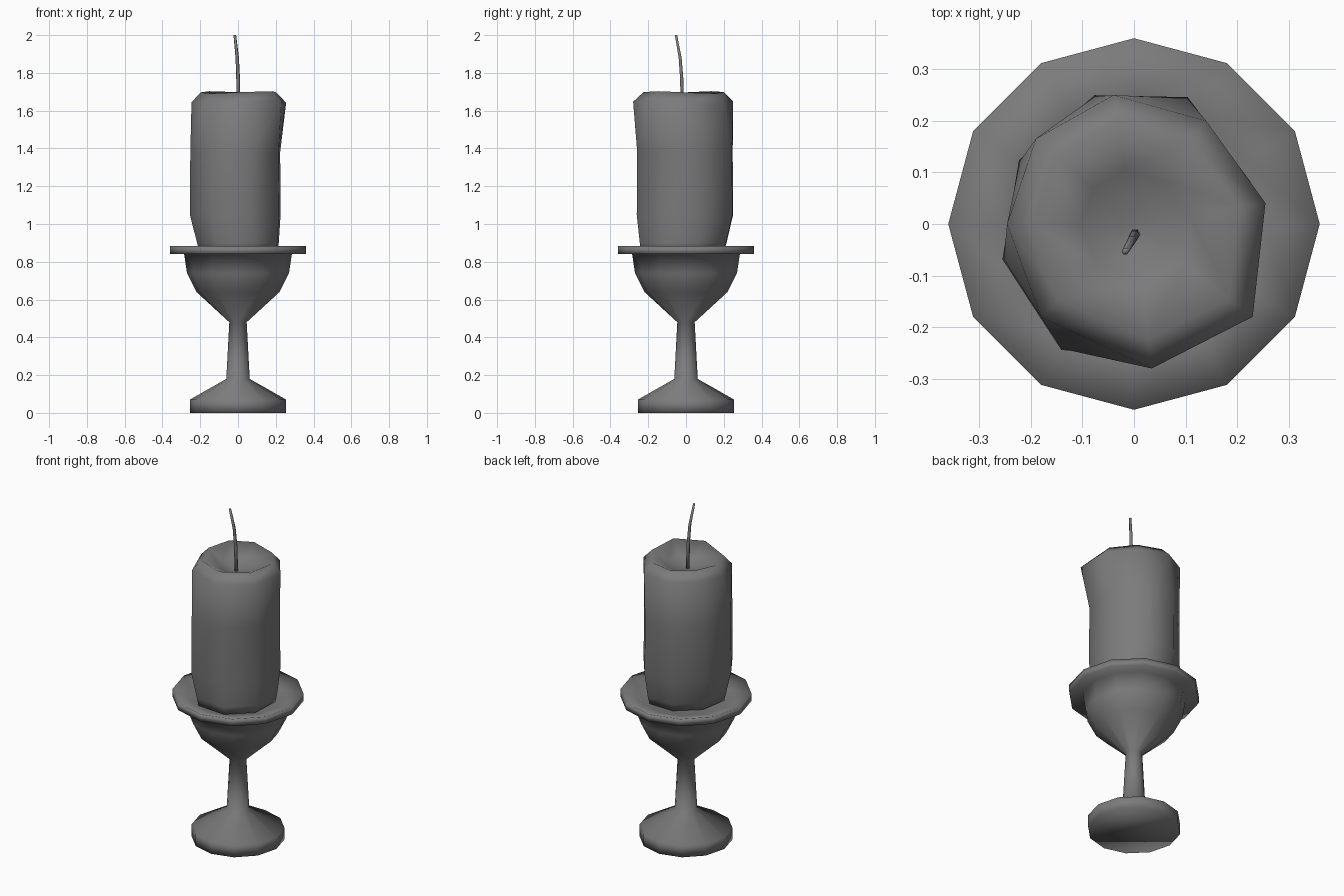
import bpy, bmesh
from math import cos, sin, radians, pi
from mathutils import Vector

cube = bpy.data.objects.get("Cube")
if cube:
    bpy.data.objects.remove(cube)

grey = bpy.data.materials.new("plain grey")
grey.use_nodes = True
colour = (0.2, 0.2, 0.2, 1)
grey.diffuse_color = colour
grey.node_tree.nodes["Principled BSDF"].inputs["Base Color"].default_value = colour


def skin(name, rings, cap_start=True, cap_end=True):
    """Bridge a list of equally sized point rings into a smooth shell."""
    bm = bmesh.new()
    loops = [[bm.verts.new(p) for p in ring] for ring in rings]
    n = len(loops[0])
    for a, b in zip(loops, loops[1:]):
        for i in range(n):
            j = (i + 1) % n
            bm.faces.new((a[i], a[j], b[j], b[i]))
    if cap_start:
        bm.faces.new(loops[0][::-1])
    if cap_end:
        bm.faces.new(loops[-1])
    bmesh.ops.recalc_face_normals(bm, faces=bm.faces)
    for f in bm.faces:
        f.smooth = True
    mesh = bpy.data.meshes.new(name)
    bm.to_mesh(mesh)
    bm.free()
    mesh.materials.append(grey)
    obj = bpy.data.objects.new(name, mesh)
    bpy.context.collection.objects.link(obj)
    return obj


def circle(r, z, n=12, centre=(0, 0)):
    return [(centre[0] + r * cos(2 * pi * i / n), centre[1] + r * sin(2 * pi * i / n), z)
            for i in range(n)]


# Turned holder: foot, stem, bowl, flange and shallow dish
profile = [(0.255, 0), (0.255, 0.07), (0.062, 0.18), (0.046, 0.48), (0.22, 0.64),
           (0.27, 0.74), (0.285, 0.84), (0.36, 0.84), (0.36, 0.883), (0.25, 0.85)]
skin("candle_holder", [circle(r, z) for r, z in profile])

# Candle: uneven eight-sided rings, given as angle and radius per corner
upper = [(9, 0.258), (55, 0.244), (99, 0.253), (139, 0.252),
         (180, 0.246), (225, 0.255), (277, 0.282), (322, 0.292)]
lower = [(20, 0.24), (67, 0.267), (107, 0.261), (151, 0.255),
         (195, 0.264), (240, 0.282), (285, 0.27), (330, 0.25)]


def uneven(ring, z, scale=1, dx=0, dy=0, wobble=0):
    return [(dx + scale * r * cos(radians(a)), dy + scale * r * sin(radians(a)),
             z + wobble * sin(radians(2 * a))) for a, r in ring]


skin("candle", [
    uneven(lower, 0.855, 0.86, 0.015, -0.015),
    uneven(lower, 0.9, 0.9, 0.013, -0.01),
    uneven(lower, 1.05),
    uneven(lower, 1.38, 0.99),
    uneven(upper, 1.645, wobble=-0.01),
    uneven(upper, 1.697, 0.8, wobble=-0.006),
    uneven(upper, 1.645, 0.42),
    uneven(upper, 1.62, 0.1, 0, -0.02),
])

# Bent wick
path = [(0.002, -0.02, 1.6), (0.001, -0.022, 1.76), (-0.004, -0.031, 1.88), (-0.017, -0.053, 2.0)]
radii = [0.011, 0.01, 0.009, 0.007]
skin("wick", [circle(r, p[2], 6, p) for p, r in zip(path, radii)])
